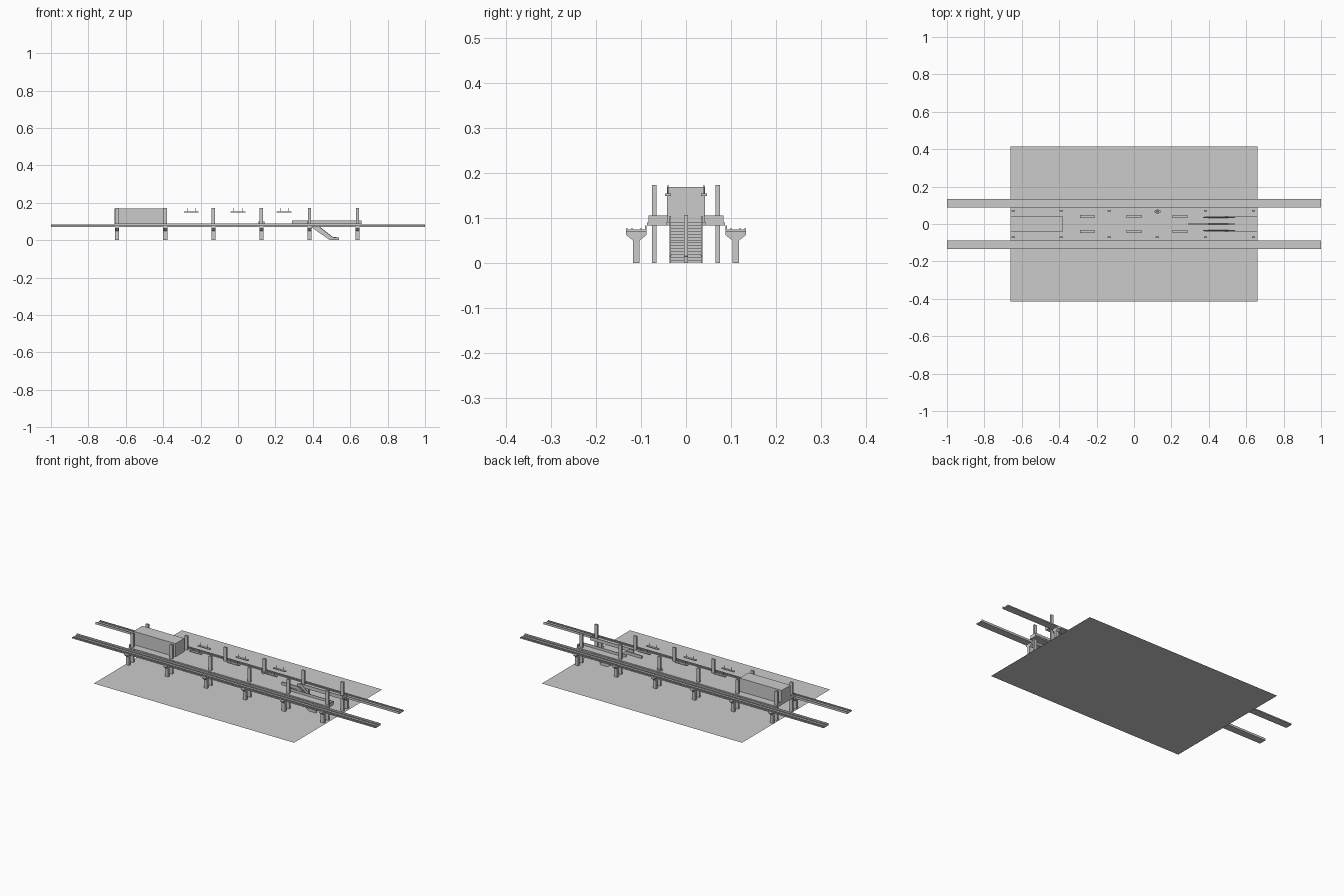
import bpy, bmesh

if "Cube" in bpy.data.objects:
    bpy.data.objects.remove(bpy.data.objects["Cube"])

def obj_from(bm, name):
    bmesh.ops.recalc_face_normals(bm, faces=bm.faces)
    me = bpy.data.meshes.new(name)
    bm.to_mesh(me)
    bm.free()
    ob = bpy.data.objects.new(name, me)
    bpy.context.collection.objects.link(ob)
    return ob

def boxes(name, items):
    """One object from boxes given as (x0, x1, y0, y1, z0, z1)."""
    bm = bmesh.new()
    for x0, x1, y0, y1, z0, z1 in items:
        vs = bmesh.ops.create_cube(bm, size=1)["verts"]
        for v in vs:
            v.co.x = x0 if v.co.x < 0 else x1
            v.co.y = y0 if v.co.y < 0 else y1
            v.co.z = z0 if v.co.z < 0 else z1
    return obj_from(bm, name)

def prism(name, pts, axis, lo, hi):
    """Extrude a profile: axis 'x' takes (y, z) points, axis 'y' takes (x, z)."""
    bm = bmesh.new()
    def co(a, b, t):
        return (t, a, b) if axis == 'x' else (a, t, b)
    f = bm.faces.new([bm.verts.new(co(a, b, lo)) for a, b in pts])
    ext = bmesh.ops.extrude_face_region(bm, geom=[f])["geom"]
    off = (hi - lo, 0, 0) if axis == 'x' else (0, hi - lo, 0)
    bmesh.ops.translate(bm, vec=off, verts=[v for v in ext if isinstance(v, bmesh.types.BMVert)])
    return obj_from(bm, name)

bays = [-0.646 + 0.257 * i for i in range(6)]

# street plane
bm = bmesh.new()
bmesh.ops.create_grid(bm, x_segments=1, y_segments=1, size=1)
for v in bm.verts:
    v.co.x *= 0.66
    v.co.y *= 0.415
obj_from(bm, "street")

for s, side in ((-1, "front"), (1, "back")):
    def sy(a, b):
        return (min(a * s, b * s), max(a * s, b * s))

    # viaduct deck, parapets and running rails
    boxes(side + "_track_bed", [(-1, 1, *sy(0.088, 0.133), 0.070, 0.074)])
    boxes(side + "_track_inner_lip", [(-1, 1, *sy(0.088, 0.091), 0.074, 0.083)])
    boxes(side + "_rails", [(-1, 1, *sy(y, y + 0.0025), 0.074, 0.0775)
                            for y in (0.0985, 0.1185, 0.130)])

    # T-shaped piers
    half = [(0.103, 0), (0.118, 0), (0.118, 0.05), (0.133, 0.062), (0.133, 0.0735),
            (0.088, 0.0735), (0.088, 0.062), (0.103, 0.05)]
    for x in bays:
        prism(side + "_pier", [(y * s, z) for y, z in half], 'x', x - 0.011, x + 0.011)

    # tall platform columns
    boxes(side + "_columns", [(x - 0.009, x + 0.009, *sy(0.0655, 0.0755), 0, 0.173)
                              for x in bays])

    # hanging lamps with two thin hangers each
    for x in (-0.25, 0.0, 0.247):
        boxes(side + "_lamp", [(x - 0.04, x + 0.04, *sy(0.033, 0.047), 0.149, 0.154)]
              + [(x + d - 0.001, x + d + 0.001, *sy(0.039, 0.041), 0.154, 0.173)
                 for d in (-0.022, 0.022)])

    # railings around the stair opening and at the platform ends
    boxes(side + "_railing", [(0.38, 0.66, *sy(0.040, 0.043), 0.09, 0.105),
                              (0.657, 0.66, *sy(0.043, 0.083), 0.09, 0.105),
                              (-0.66, -0.657, *sy(0.043, 0.083), 0.09, 0.105)])

    # escalator side balustrade
    prism(side + "_stair_balustrade",
          [(0.37, 0.086), (0.385, 0.086), (0.495, 0.0), (0.54, 0.0), (0.54, 0.014),
           (0.505, 0.016), (0.395, 0.104), (0.37, 0.104)], 'y', *sy(0.033, 0.037))

# platform slab with a slot for the stairs, cut out as a U-shaped outline
bm = bmesh.new()
outline = [(-0.66, -0.087), (0.66, -0.087), (0.66, -0.043), (0.38, -0.043),
           (0.38, 0.043), (0.66, 0.043), (0.66, 0.087), (-0.66, 0.087)]
f = bm.faces.new([bm.verts.new((x, y, 0.083)) for x, y in outline])
ext = bmesh.ops.extrude_face_region(bm, geom=[f])["geom"]
bmesh.ops.translate(bm, vec=(0, 0, 0.007), verts=[v for v in ext if isinstance(v, bmesh.types.BMVert)])
obj_from(bm, "platform")

# station room
boxes("station_room", [(-0.66, -0.383, -0.042, 0.042, 0.088, 0.169)])

# stair flight
n = 14
x0, x1, z1 = 0.38, 0.51, 0.09
steps = [(x0, z1)]
for i in range(n):
    xa = x0 + (x1 - x0) * (i + 1) / n
    steps += [(xa, z1 * (n - i) / n), (xa, z1 * (n - i - 1) / n)]
steps[-1] = (x1, 0.001)
steps += [(0.49, 0.001), (x0, 0.078)]
prism("stairs", steps, 'y', -0.035, 0.035)

# centre balustrade with a flat landing at the top
prism("centre_balustrade",
      [(0.29, 0.09), (0.385, 0.086), (0.495, 0.0), (0.54, 0.0), (0.54, 0.014),
       (0.505, 0.018), (0.395, 0.106), (0.29, 0.106)], 'y', -0.004, 0.004)

# cluster of bins
for dx, dy in ((-0.011, 0), (0.011, 0), (0, 0.008), (0, -0.008)):
    bm = bmesh.new()
    bmesh.ops.create_cone(bm, cap_ends=True, segments=12, radius1=0.006, radius2=0.006, depth=0.010)
    bmesh.ops.translate(bm, vec=(0.126 + dx, 0.066 + dy, 0.095), verts=bm.verts)
    obj_from(bm, "bin")
